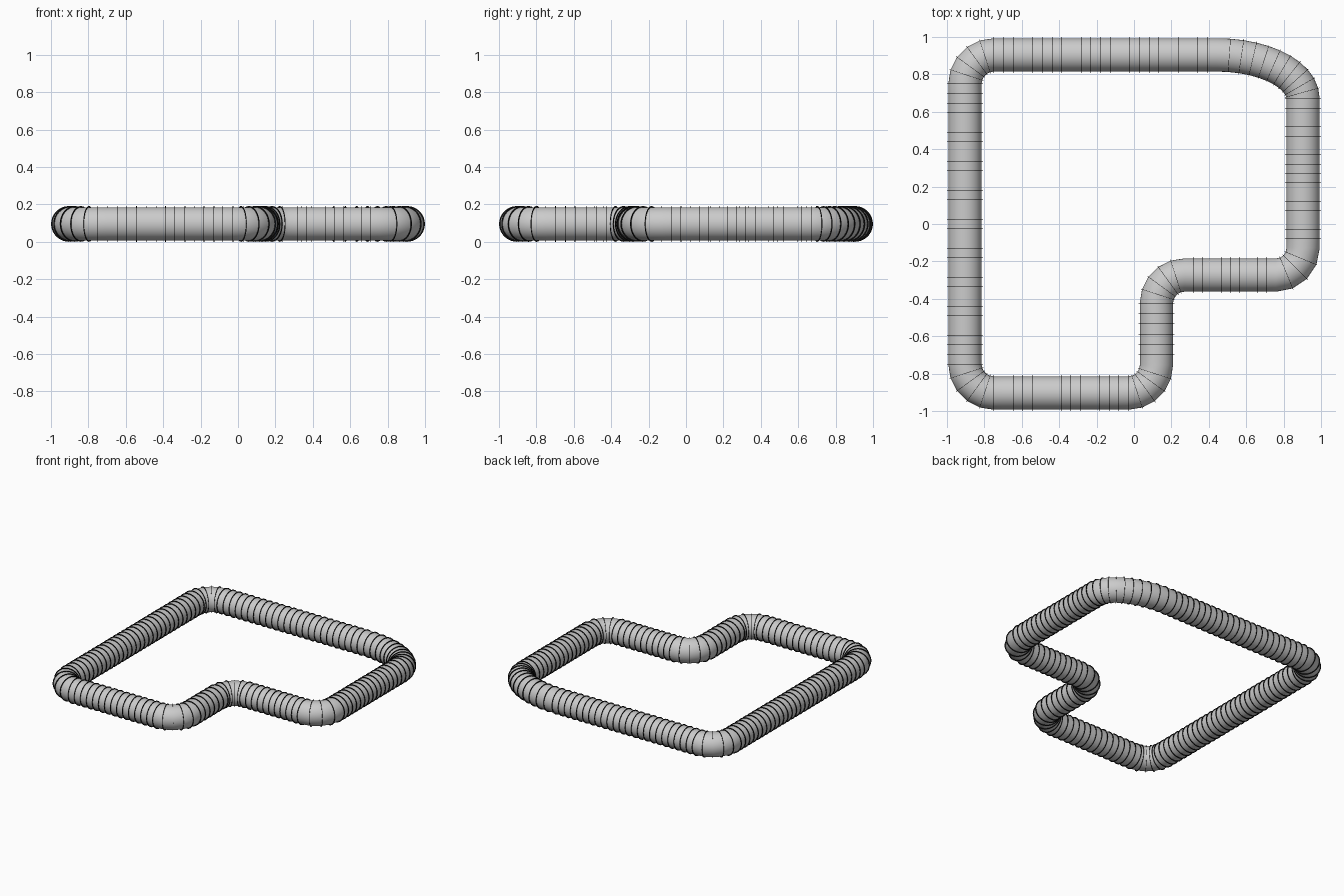
import bpy, bmesh, math
from mathutils import Vector

if "Cube" in bpy.data.objects:
    bpy.data.objects.remove(bpy.data.objects["Cube"])

TUBE_R, RIB_R, STEP, SIDES = 0.089, 0.0955, 0.051, 32

# Rounded corners of the loop, clockwise from above: corner point, cut before, cut after
corners = [
    ((-0.904, 0.904), 0.155, 0.155),
    ((0.904, 0.904), 0.46, 0.235),
    ((0.904, -0.273), 0.145, 0.145),
    ((0.12, -0.273), 0.15, 0.15),
    ((0.12, -0.904), 0.15, 0.15),
    ((-0.904, -0.904), 0.155, 0.155),
]


def loop_stations():
    """Evenly spaced centre points and travel directions along the loop."""
    out = []
    n = len(corners)
    for i, (c, a, b) in enumerate(corners):
        c = Vector(c)
        prev, nxt = Vector(corners[i - 1][0]), Vector(corners[(i + 1) % n][0])
        d0, d1 = (c - prev).normalized(), (nxt - c).normalized()
        # elliptical bend
        count = max(4, round(1.57 * math.sqrt((a * a + b * b) / 2) / STEP))
        for k in range(count + 1):
            t = math.pi / 2 * k / count
            p = c - d0 * a * (1 - math.sin(t)) + d1 * b * (1 - math.cos(t))
            out.append((p, (d0 * a * math.cos(t) + d1 * b * math.sin(t)).normalized()))
        # straight run to the next bend
        start, end = c + d1 * b, nxt - d1 * corners[(i + 1) % n][1]
        count = round((end - start).length / STEP)
        out += [(start.lerp(end, k / count), d1) for k in range(1, count)]
    return out


def circle(bm, station, radius):
    p, d = station
    side = Vector((d.y, -d.x, 0))
    centre = Vector((p.x, p.y, RIB_R))
    verts = []
    for k in range(SIDES):
        a = 2 * math.pi * k / SIDES
        verts.append(bm.verts.new(centre + side * radius * math.cos(a)
                                  + Vector((0, 0, radius * math.sin(a)))))
    return verts


def bridge(bm, r0, r1):
    for k in range(SIDES):
        j = (k + 1) % SIDES
        bm.faces.new((r0[k], r0[j], r1[j], r1[k]))


def finish(bm, name, color=None):
    bmesh.ops.recalc_face_normals(bm, faces=bm.faces)
    me = bpy.data.meshes.new(name)
    bm.to_mesh(me)
    bm.free()
    ob = bpy.data.objects.new(name, me)
    bpy.context.collection.objects.link(ob)
    if color:
        mat = bpy.data.materials.new(name)
        mat.diffuse_color = color
        mat.use_nodes = True
        mat.node_tree.nodes["Principled BSDF"].inputs["Base Color"].default_value = mat.diffuse_color
        me.materials.append(mat)
    bpy.context.view_layer.objects.active = ob
    ob.select_set(True)
    bpy.ops.object.shade_smooth_by_angle(angle=math.radians(40))
    ob.select_set(False)


stations = loop_stations()

# Closed hose
bm = bmesh.new()
rings = [circle(bm, s, TUBE_R) for s in stations]
for i, r in enumerate(rings):
    bridge(bm, rings[i - 1], r)
finish(bm, "hose")

# Thin dark ribs around the hose
bm = bmesh.new()
for p, d in stations:
    loops = [circle(bm, (p + d * off, d), r) for off, r in
             ((-0.001, TUBE_R - 0.002), (-0.001, RIB_R), (0.001, RIB_R), (0.001, TUBE_R - 0.002))]
    for i in range(3):
        bridge(bm, loops[i], loops[i + 1])
finish(bm, "ribs", (0.005, 0.005, 0.005, 1))
